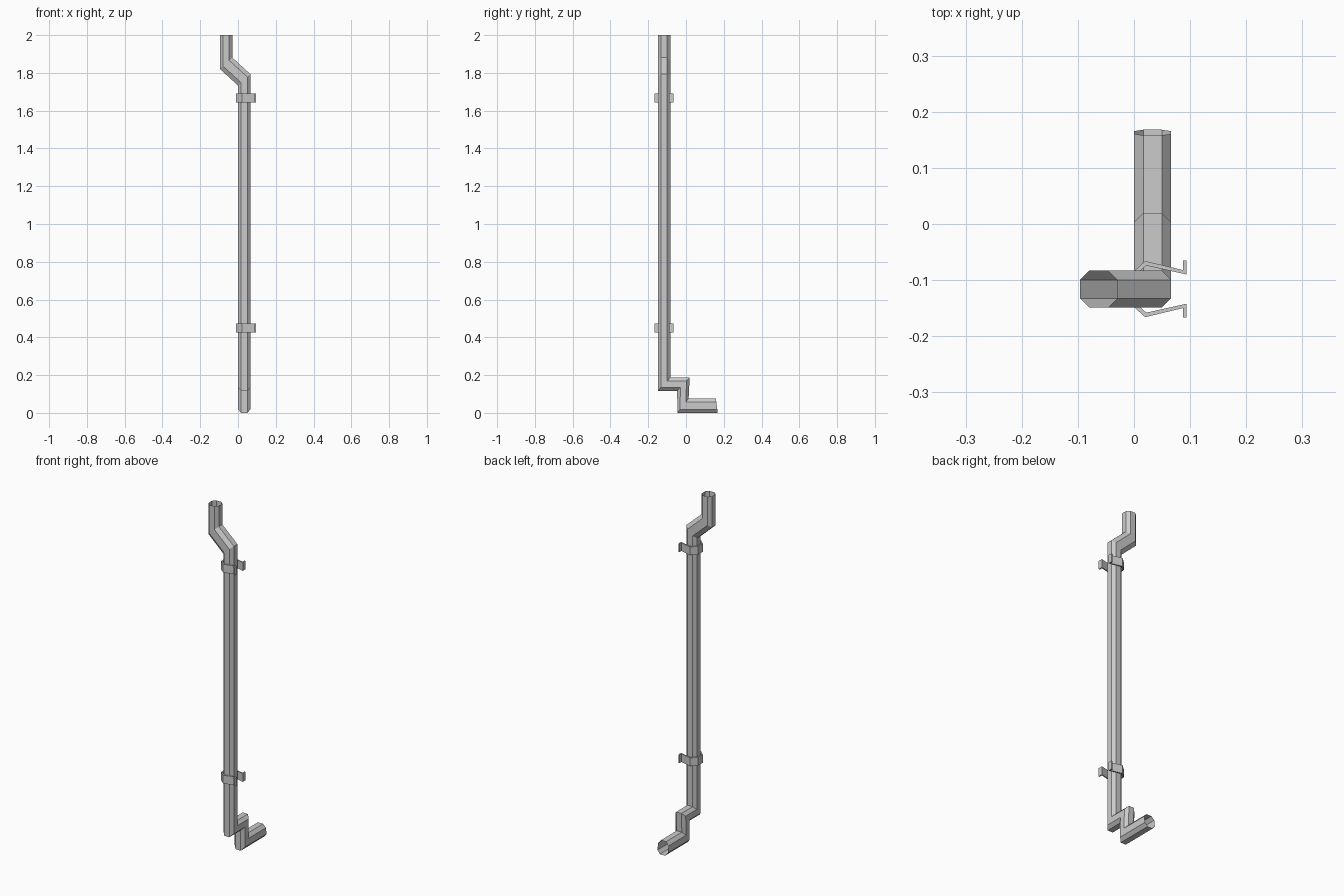
import bpy, bmesh
from mathutils import Vector

if "Cube" in bpy.data.objects:
    bpy.data.objects.remove(bpy.data.objects["Cube"])


def finish(name, bm):
    bmesh.ops.recalc_face_normals(bm, faces=bm.faces)
    mesh = bpy.data.meshes.new(name)
    bm.to_mesh(mesh)
    bm.free()
    obj = bpy.data.objects.new(name, mesh)
    bpy.context.collection.objects.link(obj)
    return obj


# Chamfered-square section, swept through mitred rings (centre, half-axis a, half-axis b)
K = 0.5
SECTION = [(1, -K), (1, K), (K, 1), (-K, 1), (-1, K), (-1, -K), (-K, -1), (K, -1)]
H = 0.033
Y = -0.116
RINGS = [
    ((-0.063, Y, 2.0), (H, 0, 0), (0, H, 0)),
    ((-0.063, Y, 1.851), (H, 0, 0.030), (0, H, 0)),
    ((H, Y, 1.763), (H, 0, 0.030), (0, H, 0)),
    ((H, Y, 0.152), (H, 0, 0), (0, H, 0.035)),
    ((H, -0.0135, 0.152), (H, 0, 0), (0, H, 0.035)),
    ((H, -0.016, 0.0385), (H, 0, 0), (0, 0.030, 0.0385)),
    ((H, 0.163, 0.0385), (H, 0, 0), (0, -0.005, 0.0385)),
]


def build_pipe():
    bm = bmesh.new()
    rings = []
    for c, a, b in RINGS:
        c, a, b = Vector(c), Vector(a), Vector(b)
        rings.append([bm.verts.new(c + a * s + b * t) for s, t in SECTION])
    n = len(SECTION)
    for r0, r1 in zip(rings, rings[1:]):
        for i in range(n):
            j = (i + 1) % n
            bm.faces.new((r0[i], r0[j], r1[j], r1[i]))
    # open ends; make the walls face outwards
    obj = finish("drain_pipe", bm)
    face = obj.data.polygons[0]
    if face.normal.dot(face.center - Vector(RINGS[0][0])) < 0:
        obj.data.flip_normals()


# Half strap outline (x, distance from pipe axis in y): outer edge and matching inner edge
OUTER = [(-0.010, 0.0), (-0.010, 0.023), (0.020, 0.050), (0.087, 0.034), (0.087, 0.051)]
INNER = [(-0.003, 0.0), (-0.003, 0.020), (0.022, 0.042), (0.094, 0.026), (0.094, 0.051)]


def build_bracket(name, z0, z1):
    def mirrored(pts):
        return [(x, -d) for x, d in reversed(pts[1:])] + pts[1:]

    outline = mirrored(OUTER), mirrored(INNER)
    bm = bmesh.new()
    rows = []
    for o, i in zip(*outline):
        rows.append([bm.verts.new((x, Y + d, z)) for (x, d), z in
                     ((o, z0), (i, z0), (i, z1), (o, z1))])
    for r0, r1 in zip(rows, rows[1:]):
        for k in range(4):
            m = (k + 1) % 4
            bm.faces.new((r0[k], r0[m], r1[m], r1[k]))
    bm.faces.new(rows[0])
    bm.faces.new(rows[-1])
    finish(name, bm)


build_pipe()
build_bracket("lower_bracket", 0.426, 0.474)
build_bracket("upper_bracket", 1.643, 1.691)
